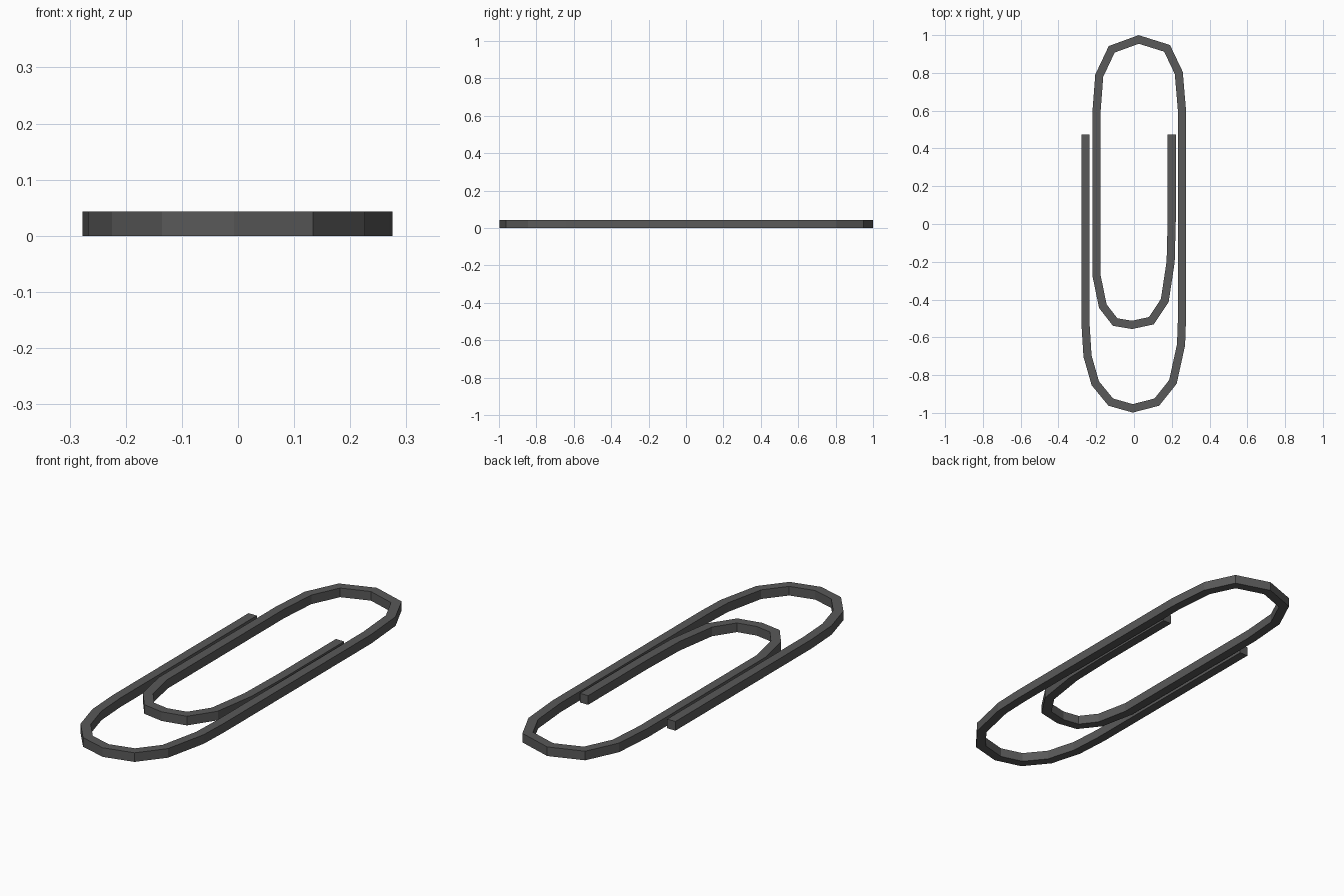
import bpy, bmesh
from mathutils import Vector

if "Cube" in bpy.data.objects:
    bpy.data.objects.remove(bpy.data.objects["Cube"])

SIZE = 0.043  # square wire thickness

# Wire centreline: outer leg, bottom bend, right leg, top bend, inner leg, inner bend, end
PATH = [
    (-0.256, 0.475), (-0.256, -0.54), (-0.246, -0.70), (-0.205, -0.843),
    (-0.123, -0.943), (-0.007, -0.976), (0.121, -0.943), (0.206, -0.836),
    (0.249, -0.64), (0.254, -0.50), (0.254, 0.60), (0.237, 0.80),
    (0.175, 0.93), (0.025, 0.977), (-0.118, 0.925), (-0.184, 0.785),
    (-0.198, 0.60), (-0.198, -0.275), (-0.165, -0.435), (-0.100, -0.519),
    (-0.010, -0.534), (0.092, -0.512), (0.163, -0.405), (0.194, -0.20),
    (0.200, 0.03), (0.200, 0.475),
]


def sweep_square(name, path, size):
    """Sweep a square section along a flat path with mitred corners."""
    pts = [Vector(p) for p in path]
    bm = bmesh.new()
    rings = []
    for i, p in enumerate(pts):
        a = (p - pts[i - 1]).normalized() if i else None
        b = (pts[i + 1] - p).normalized() if i < len(pts) - 1 else None
        a, b = a or b, b or a
        t = (a + b).normalized()
        side = Vector((-t.y, t.x)) * (size / 2 / t.dot(a))
        l, r = p + side, p - side
        rings.append([bm.verts.new(c) for c in (
            (l.x, l.y, 0), (r.x, r.y, 0), (r.x, r.y, size), (l.x, l.y, size))])
    for r0, r1 in zip(rings, rings[1:]):
        for k in range(4):
            n = (k + 1) % 4
            bm.faces.new((r0[k], r0[n], r1[n], r1[k]))
    # end caps
    bm.faces.new(rings[0])
    bm.faces.new(rings[-1])
    bmesh.ops.recalc_face_normals(bm, faces=bm.faces)
    mesh = bpy.data.meshes.new(name)
    bm.to_mesh(mesh)
    bm.free()
    obj = bpy.data.objects.new(name, mesh)
    bpy.context.collection.objects.link(obj)
    return obj


# Bent wire in dark grey
wire = sweep_square("paperclip_wire", PATH, SIZE)
mat = bpy.data.materials.new("dark_steel")
mat.diffuse_color = (0.1, 0.1, 0.1, 1)
mat.use_nodes = True
mat.node_tree.nodes["Principled BSDF"].inputs["Base Color"].default_value = mat.diffuse_color
wire.data.materials.append(mat)
